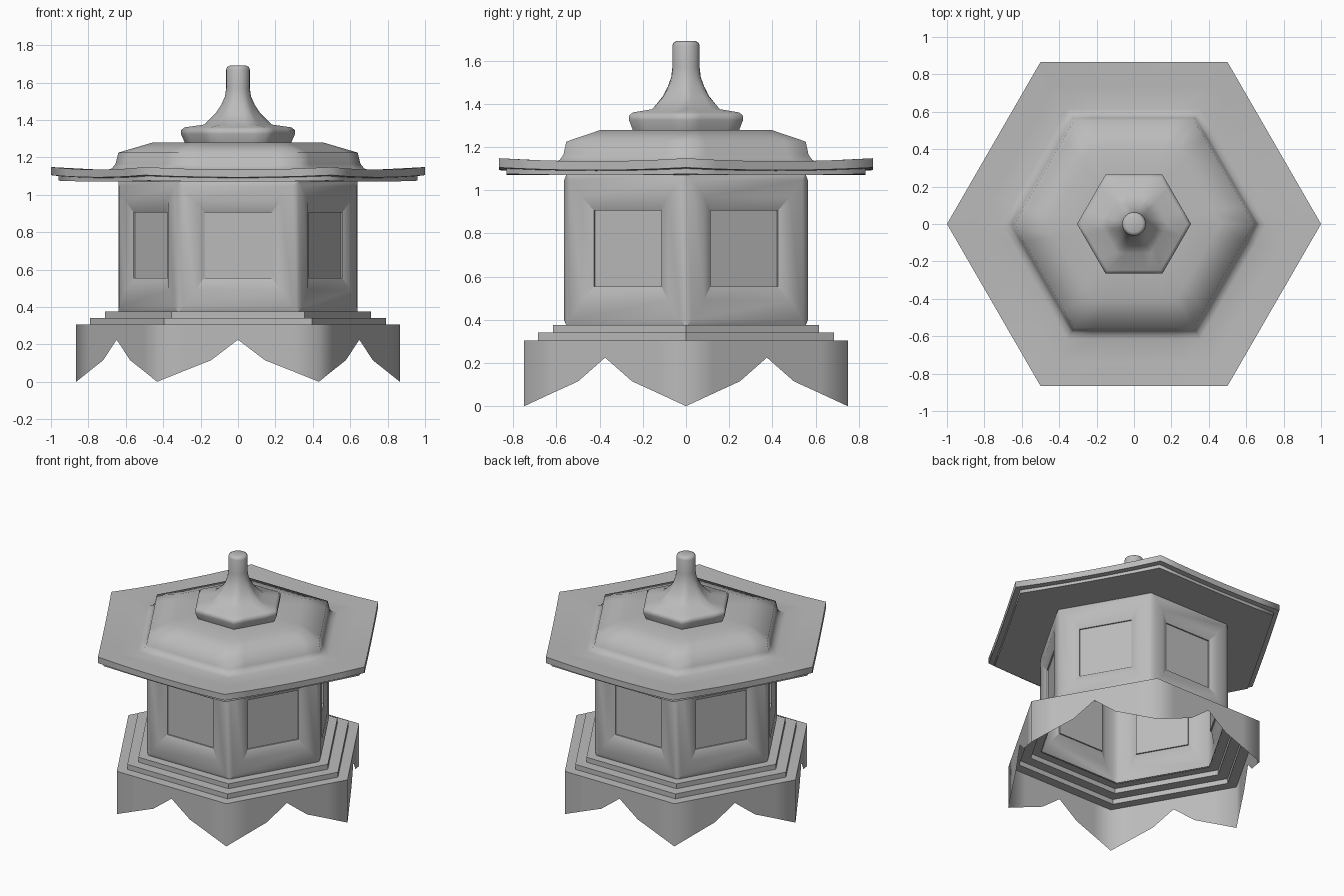
import bpy, bmesh
from math import cos, sin, pi, radians
from mathutils import Vector, Matrix

if "Cube" in bpy.data.objects:
    bpy.data.objects.remove(bpy.data.objects["Cube"])

stone = bpy.data.materials.new("grey stone")
stone.use_nodes = True
grey = (0.5, 0.5, 0.5, 1)
stone.diffuse_color = grey
stone.node_tree.nodes["Principled BSDF"].inputs["Base Color"].default_value = grey


def finish(name, bm, angle):
    mesh = bpy.data.meshes.new(name)
    bm.to_mesh(mesh)
    bm.free()
    obj = bpy.data.objects.new(name, mesh)
    bpy.context.collection.objects.link(obj)
    mesh.materials.append(stone)
    bpy.ops.object.select_all(action='DESELECT')
    obj.select_set(True)
    bpy.context.view_layer.objects.active = obj
    bpy.ops.object.shade_smooth_by_angle(angle=radians(angle))
    return obj


def hex_ring(radius, z, per_side, roundness=0, sag=0):
    """Points around a hexagon, optionally blended to a circle or sagging mid-side."""
    points = []
    for side in range(6):
        a = Vector((cos(side * pi / 3), sin(side * pi / 3), 0))
        b = Vector((cos((side + 1) * pi / 3), sin((side + 1) * pi / 3), 0))
        for i in range(per_side):
            t = i / per_side
            p = a.lerp(b, t)
            p = p.lerp(p.normalized(), roundness) * radius
            p.z = z - sag * (1 - (2 * t - 1) ** 2)
            points.append(p)
    return points


def loft(name, rings, angle, cap_start=True, cap_end=True):
    bm = bmesh.new()
    loops = [[bm.verts.new(p) for p in ring] for ring in rings]
    n = len(loops[0])
    for low, high in zip(loops, loops[1:]):
        for i in range(n):
            j = (i + 1) % n
            bm.faces.new((low[i], low[j], high[j], high[i]))
    if cap_start:
        bm.faces.new(loops[0][::-1])
    if cap_end:
        bm.faces.new(loops[-1])
    return finish(name, bm, angle)


# Skirt with pointed feet and arched sides, open below
top = hex_ring(0.865, 0.305, 6)
feet = hex_ring(0.865, 0, 6)
for i, p in enumerate(feet):
    p.z = (0, 0.058, 0.115, 0.225, 0.115, 0.058)[i % 6]
loft("base_skirt", [feet, top], 65, False, False)

# Stepped plinth, open in the middle
steps = [(0.865, 0.305), (0.79, 0.305), (0.79, 0.34), (0.71, 0.34), (0.71, 0.375), (0.635, 0.375)]
loft("base_steps", [hex_ring(r, z, 1) for r, z in steps], 50, False, False)

# Six wall panels with rounded rims and recessed windows
# each ring: half width, bottom, top, distance from the centre
PANEL = [(0.319, 0.37, 1.075, 0.553), (0.295, 0.40, 1.045, 0.565), (0.23, 0.49, 0.97, 0.565),
         (0.18, 0.555, 0.905, 0.54), (0.18, 0.555, 0.905, 0.531)]
bm = bmesh.new()
for side in range(6):
    turn = Matrix.Rotation(side * pi / 3, 3, 'Z')
    loops = [[bm.verts.new(turn @ Vector((x, -d, z)))
              for x, z in ((-w, lo), (w, lo), (w, hi), (-w, hi))] for w, lo, hi, d in PANEL]
    for outer, inner in zip(loops, loops[1:]):
        for i in range(4):
            j = (i + 1) % 4
            bm.faces.new((outer[i], outer[j], inner[j], inner[i]))
    bm.faces.new(loops[-1])
finish("lantern_walls", bm, 27)

# Roof: under plate, eave with raised corners, and shallow crown
ROOF = [(0.5, 1.07, 0), (0.96, 1.075, 0.005), (0.96, 1.10, 0.01), (1.0, 1.105, 0.012),
        (1.0, 1.148, 0.014), (0.85, 1.14, 0.008), (0.71, 1.13, 0), (0.675, 1.14, 0),
        (0.655, 1.165, 0), (0.64, 1.225, 0), (0.46, 1.278, 0), (0.25, 1.28, 0)]
loft("roof", [hex_ring(r, z, 6, 0, sag) for r, z, sag in ROOF], 62)

# Finial: hexagonal foot flowing into a round neck
FINIAL = [(0.283, 1.275, 0), (0.305, 1.325, 0), (0.305, 1.345, 0), (0.285, 1.36, 0),
          (0.18, 1.375, 0), (0.12, 1.435, 0.2), (0.09, 1.48, 0.5), (0.07, 1.525, 0.8),
          (0.063, 1.57, 1), (0.063, 1.67, 1), (0.058, 1.683, 1), (0.045, 1.69, 1)]
loft("finial", [hex_ring(r, z, 4, k) for r, z, k in FINIAL], 65)
